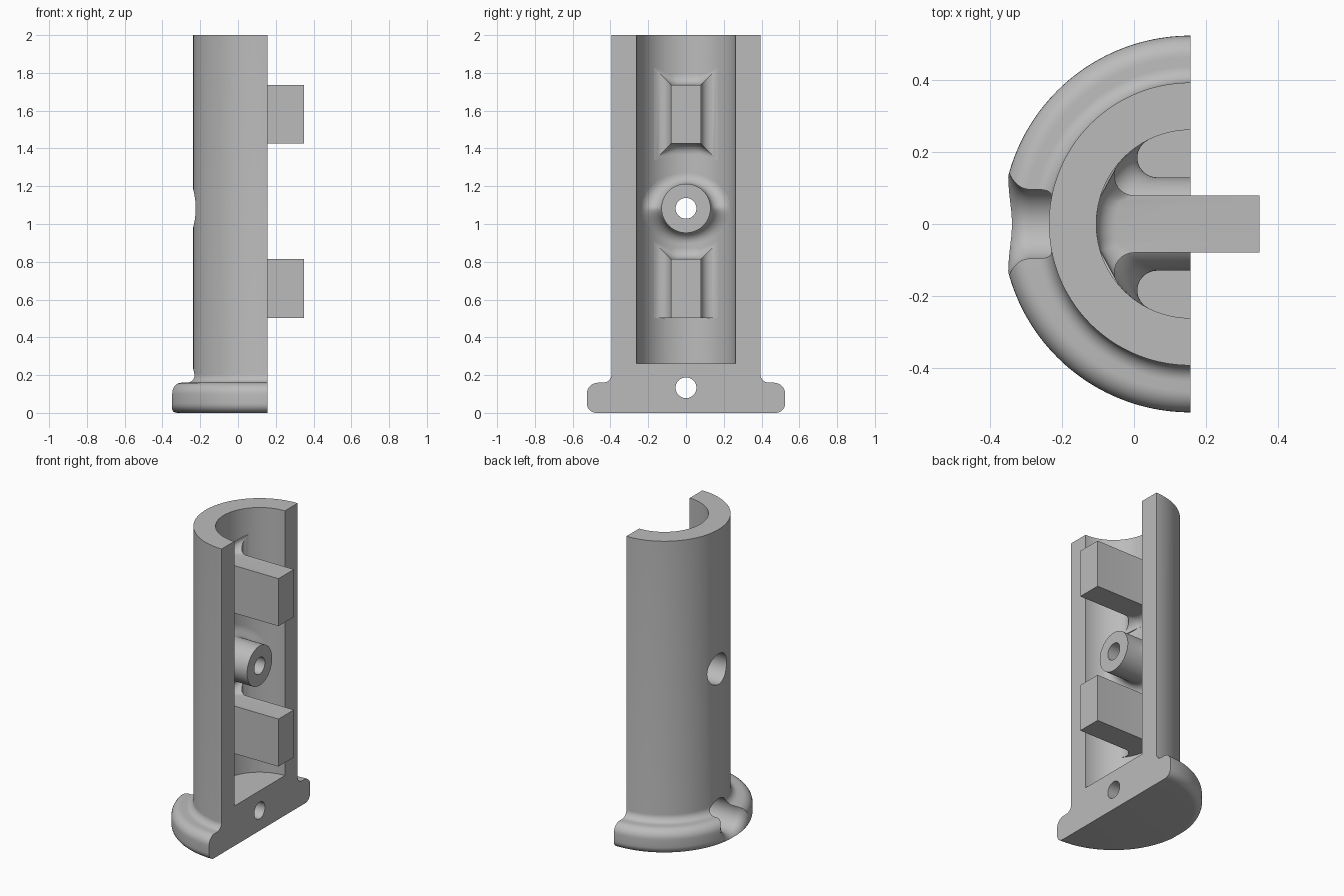
import bpy, bmesh
from math import sin, cos, pi, sqrt, radians
from mathutils import Vector

if "Cube" in bpy.data.objects:
    bpy.data.objects.remove(bpy.data.objects["Cube"])

AXIS = 0.157      # x of the tube axis, also the flat split plane
OUTER, INNER = 0.394, 0.262
FILLET = 0.055

grey = bpy.data.materials.new("plain grey")
grey.use_nodes = True
grey.diffuse_color = (0.5, 0.5, 0.5, 1)
grey.node_tree.nodes["Principled BSDF"].inputs["Base Color"].default_value = (0.5, 0.5, 0.5, 1)


def loft(name, rings, closed=True, skip=()):
    """Skin equal-length rings of points and cap both ends."""
    bm = bmesh.new()
    rows = [[bm.verts.new(p) for p in ring] for ring in rings]
    n = len(rows[0])
    for a, b in zip(rows, rows[1:]):
        for i in range(n):
            if i not in skip:
                j = (i + 1) % n
                bm.faces.new((a[i], a[j], b[j], b[i]))
    bm.faces.new(rows[0])
    bm.faces.new(rows[-1][::-1])
    bmesh.ops.remove_doubles(bm, verts=bm.verts, dist=1e-5)
    bmesh.ops.recalc_face_normals(bm, faces=bm.faces)
    mesh = bpy.data.meshes.new(name)
    bm.to_mesh(mesh)
    bm.free()
    obj = bpy.data.objects.new(name, mesh)
    bpy.context.collection.objects.link(obj)
    mesh.materials.append(grey)
    return obj


def arc(cx, cz, r, start, end, steps=8):
    return [(cx + r * cos(radians(start + (end - start) * i / steps)),
             cz + r * sin(radians(start + (end - start) * i / steps)))
            for i in range(steps + 1)]


# Half tube with a solid flanged foot, swept half a turn round the axis
profile = ([(0, 0)] + arc(0.475, 0.05, 0.05, -90, 0) + arc(0.465, 0.1, 0.06, 0, 90)
           + arc(OUTER + 0.045, 0.205, 0.045, 270, 180)
           + [(OUTER, 2), (INNER, 2), (INNER, INNER), (0, INNER)])
SEG = 96
body = loft("half_tube_body",
            [[(AXIS - r * sin(pi * k / SEG), r * cos(pi * k / SEG), z) for r, z in profile]
             for k in range(SEG + 1)], skip=(len(profile) - 1,))


def boss(name, outline, front, floor=0.0, steps=10):
    """Extrude an outline from the wall along x, with a fillet where it meets the wall.
    Outline entries are y, z and the outward direction there."""
    rings = [[(front, y, z) for y, z, ny, nz in outline]]
    columns = []
    for y, z, ny, nz in outline:
        corner = abs(ny) == 1 and nz != 0
        n = Vector((0, ny, 0 if corner else nz))
        c = Vector((0, y, z)) + FILLET * n
        c.x = AXIS - sqrt((INNER - FILLET) ** 2 - c.y ** 2)
        wall = Vector((c.x - AXIS, c.y, 0)).normalized()
        column = []
        for i in range(steps + 1):
            p = c + FILLET * (-n).slerp(wall, i / steps)
            if corner:
                p.z += nz * abs(p.y - y)
            p.z = max(p.z, floor)
            column.append(p)
        column.append(Vector((-0.15, p.y, p.z)))
        columns.append(column)
    rings += [list(ring) for ring in zip(*columns)]
    return loft(name, rings)


def rectangle(half, low, high, cuts=8):
    ys = [-half + 2 * half * i / cuts for i in range(cuts + 1)]
    side = lambda y: (y > half - 1e-4) - (y < -half + 1e-4)
    lower = [(y, low, side(y), -1) for y in ys]
    upper = [(y, high, side(y), 1) for y in reversed(ys)]
    return lower + upper


# Two locating tabs; the lower one has a flat underside
upper_tab = boss("upper_tab", rectangle(0.08, 1.425, 1.737), 0.35)
lower_tab = boss("lower_tab", rectangle(0.08, 0.503, 0.815), 0.35, floor=0.503)

# Round screw post
turn = [2 * pi * i / 64 for i in range(64)]
post = boss("screw_post", [(0.13 * cos(a), 1.083 + 0.13 * sin(a), cos(a), sin(a)) for a in turn],
            AXIS)


# Stepped screw holes along x
def cutter(name, z, stations):
    obj = loft(name, [[(x, r * cos(a), z + r * sin(a)) for a in turn] for x, r in stations])
    obj.hide_render = True
    obj.hide_viewport = False
    return obj


bore = [(0.0, 0.1), (0.0, 0.055), (0.3, 0.055)]
flare = [(-0.29 + x, r) for x, r in arc(0, 0.16, 0.06, 180, 270)]
flare = [(-0.5, 0.16)] + [(x, r) for x, r in flare]
post_hole = cutter("post_hole_cutter", 1.083, [(-0.5, 0.1)] + bore)
foot_hole = cutter("foot_hole_cutter", 0.133, flare + bore)


def cut(target, tool):
    mod = target.modifiers.new("hole", "BOOLEAN")
    mod.operation = "DIFFERENCE"
    mod.solver = "EXACT"
    mod.object = tool
    bpy.context.view_layer.objects.active = target
    bpy.ops.object.modifier_apply(modifier=mod.name)


cut(body, post_hole)
cut(body, foot_hole)
cut(post, post_hole)
for tool in (post_hole, foot_hole):
    bpy.data.objects.remove(tool)

# Smooth curves, crisp edges
bpy.ops.object.select_all(action="DESELECT")
for obj in (body, upper_tab, lower_tab, post):
    obj.select_set(True)
bpy.context.view_layer.objects.active = body
bpy.ops.object.shade_smooth_by_angle(angle=radians(30))
